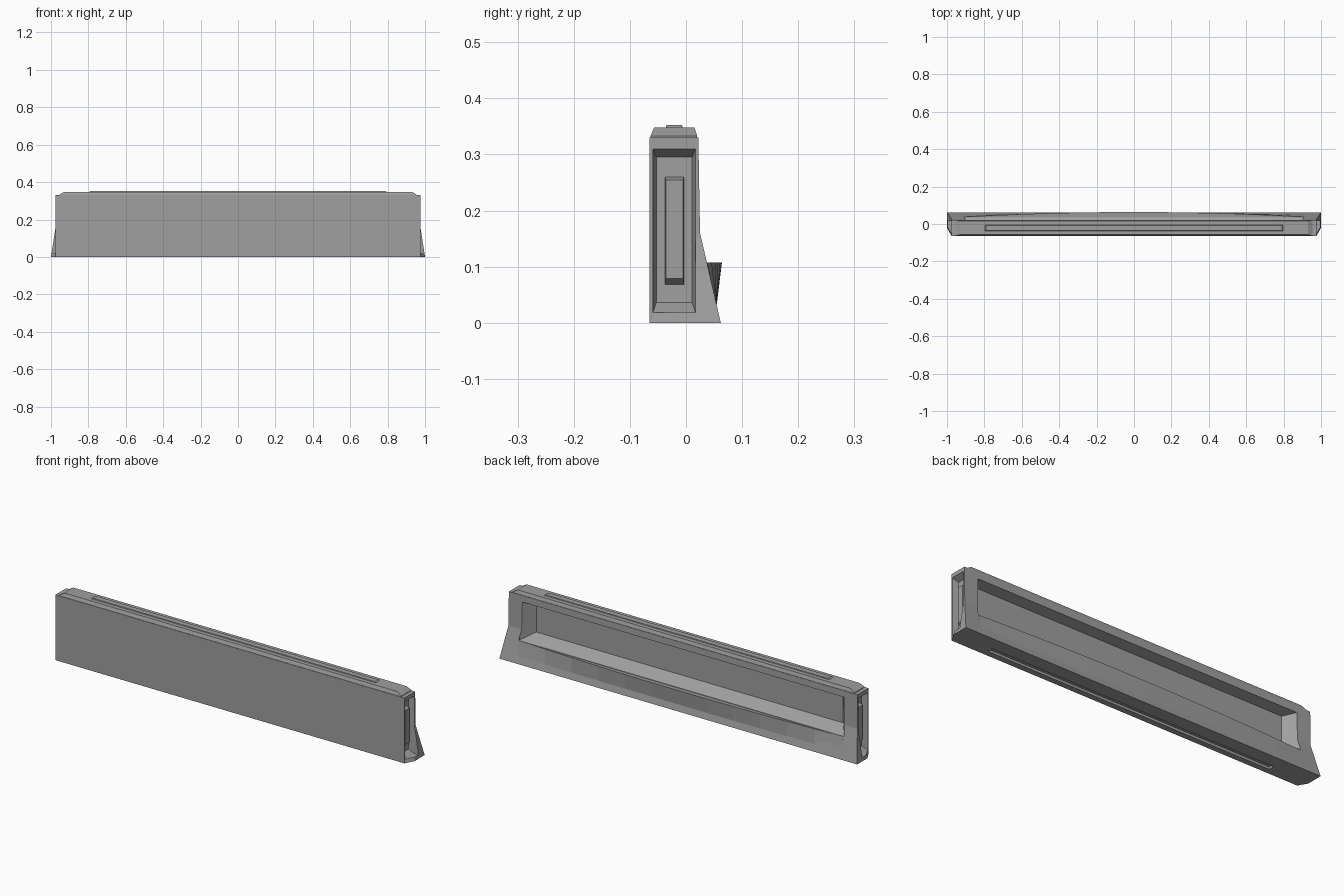
import bpy, bmesh

if "Cube" in bpy.data.objects:
    bpy.data.objects.remove(bpy.data.objects["Cube"])

grey = bpy.data.materials.new("concrete_grey")
grey.diffuse_color = (0.35, 0.35, 0.35, 1)
grey.use_nodes = True
grey.node_tree.nodes["Principled BSDF"].inputs["Base Color"].default_value = grey.diffuse_color


def loft(name, loops):
    """Skin a list of equal-length point loops and fan-cap both ends."""
    bm = bmesh.new()
    rings = [[bm.verts.new(p) for p in loop] for loop in loops]
    n = len(loops[0])
    for r, s in zip(rings, rings[1:]):
        for i in range(n):
            j = (i + 1) % n
            bm.faces.new((r[i], r[j], s[j], s[i]))
    for r in (rings[0], rings[-1]):
        for i in range(1, n - 1):
            bm.faces.new((r[0], r[i], r[i + 1]))
    bmesh.ops.recalc_face_normals(bm, faces=bm.faces)
    bmesh.ops.dissolve_limit(bm, angle_limit=0.001, verts=bm.verts, edges=bm.edges)
    mesh = bpy.data.meshes.new(name)
    bm.to_mesh(mesh)
    bm.free()
    mesh.materials.append(grey)
    ob = bpy.data.objects.new(name, mesh)
    bpy.context.collection.objects.link(ob)
    return ob


def rect(axis, pos, a0, a1, b0, b1):
    """Rectangle across an axis; a and b are the other two axes in order."""
    pts = []
    for a, b in ((a0, b0), (a1, b0), (a1, b1), (a0, b1)):
        p = [a, b]
        p.insert(axis, pos)
        pts.append(p)
    return pts


def cut(target, cutter):
    cutter.hide_render = True
    cutter.hide_viewport = True
    cutter.display_type = 'WIRE'
    mod = target.modifiers.new(cutter.name, 'BOOLEAN')
    mod.operation = 'DIFFERENCE'
    mod.solver = 'EXACT'
    mod.object = cutter


# Wall body: straight front, back foot flaring out at the base and ends
profile = [(0.975, 0.025, 0.16), (1.0, 0.062, 0), (1.0, -0.02, 0),
           (0.975, -0.065, 0), (0.975, -0.065, 0.33), (0.975, 0.022, 0.33)]
body = loft("wall_body", [[(s * x, y, z) for x, y, z in profile] for s in (-1, 1)])

# Tapered recess in the back
cut(body, loft("back_recess_cutter", [
    rect(1, -0.03, -0.858, 0.858, 0.137, 0.287),
    rect(1, 0.034, -0.908, 0.908, 0.107, 0.30),
    rect(1, 0.12, -0.908, 0.908, 0.107, 0.30)]))

# Groove along the underside
cut(body, loft("bottom_groove_cutter", [
    rect(2, -0.05, -0.8, 0.8, -0.037, -0.005),
    rect(2, 0.012, -0.79, 0.79, -0.035, -0.007)]))

# Tapered recess and raised key on each end
for s, side in ((-1, "left"), (1, "right")):
    cut(body, loft(side + "_end_cutter", [
        rect(0, s * 0.945, -0.053, 0.011, 0.036, 0.295),
        rect(0, s * 0.975, -0.059, 0.017, 0.018, 0.31),
        rect(0, s * 1.05, -0.059, 0.017, 0.018, 0.31)]))
    loft(side + "_end_key", [
        rect(0, s * 0.94, -0.038, -0.003, 0.065, 0.262),
        rect(0, s * 0.962, -0.036, -0.005, 0.079, 0.254)])

# Bowed sill below the back recess
N = 12
sections = []
for i in range(N + 1):
    x = -0.905 + 1.81 * i / N
    bow = 1 - (x / 0.908) ** 2
    sections.append([(x, 0.03, 0.104), (x, 0.038 + 0.026 * bow, 0.107),
                     (x, 0.0545, 0.03)])
loft("bowed_sill", sections)

# Bevelled top cap and the raised strip along it
loft("top_cap", [rect(2, 0.325, -0.955, 0.955, -0.063, 0.020),
                 rect(2, 0.333, -0.955, 0.955, -0.063, 0.020),
                 rect(2, 0.348, -0.93, 0.93, -0.057, 0.015)])
loft("top_strip", [rect(2, 0.345, -0.80, 0.80, -0.037, -0.005),
                   rect(2, 0.352, -0.79, 0.79, -0.035, -0.007)])
